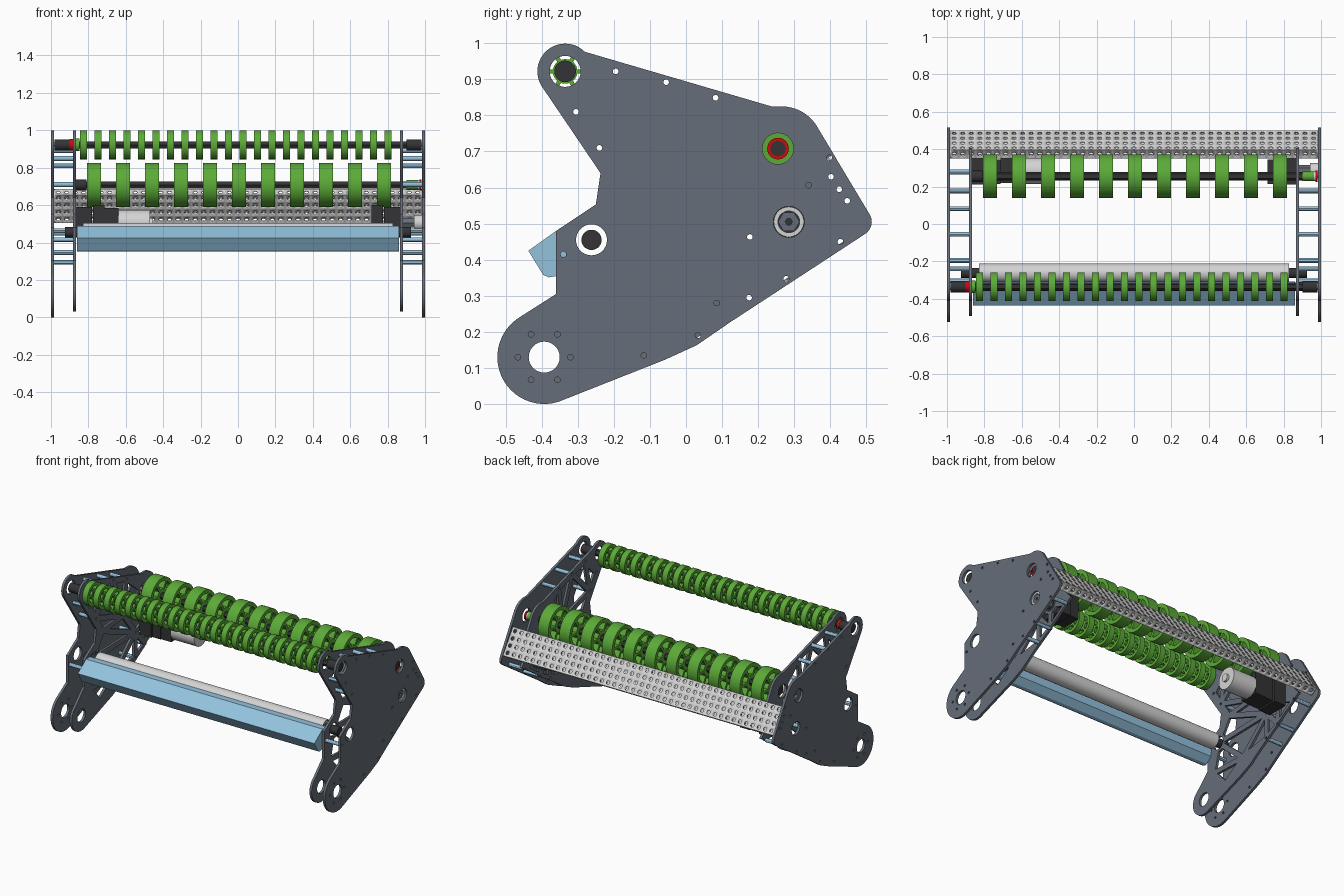
import bpy, bmesh
from math import sin, cos, radians, pi, tau
from mathutils import Matrix, Vector

if "Cube" in bpy.data.objects:
    bpy.data.objects.remove(bpy.data.objects["Cube"])


def material(name, rgb):
    m = bpy.data.materials.new(name)
    m.use_nodes = True
    lin = [(c / 12.92 if c < 0.04 else ((c + 0.055) / 1.055) ** 2.4) for c in rgb] + [1]
    m.diffuse_color = lin
    m.node_tree.nodes["Principled BSDF"].inputs["Base Color"].default_value = lin
    return m


SLATE = material("slate plate", (0.40, 0.43, 0.47))
GREEN = material("wheel green", (0.36, 0.67, 0.22))
BLUE = material("light blue", (0.58, 0.76, 0.87))
SILVER = material("silver", (0.83, 0.83, 0.83))
DARK = material("dark grey", (0.20, 0.20, 0.21))
RED = material("red", (0.78, 0.05, 0.05))
# local x, y, z become world y, z, x
SIDEWAYS = Matrix(((0, 0, 1, 0), (1, 0, 0, 0), (0, 1, 0, 0), (0, 0, 0, 1)))
parts = []


def arc(c, r, a0, a1, n=16):
    angles = [radians(a0 + (a1 - a0) * i / n) for i in range(n + 1)]
    return [(c[0] + r * cos(a), c[1] + r * sin(a)) for a in angles]


def circle(c, r, n=28):
    return arc(c, r, 0, 360, n)[:-1]


def add(name, mesh, mat):
    ob = bpy.data.objects.new(name, mesh)
    bpy.context.collection.objects.link(ob)
    if mat and not mesh.materials:
        mesh.materials.append(mat)
    parts.append(ob)
    return ob


def extrude(name, loops, x0, x1, mat):
    """Extrude side-view loops (first is the outline, others are holes) along x."""
    cu = bpy.data.curves.new(name, 'CURVE')
    cu.dimensions, cu.fill_mode = '2D', 'BOTH'
    cu.extrude = (x1 - x0) / 2
    for loop in loops:
        sp = cu.splines.new('POLY')
        sp.points.add(len(loop) - 1)
        for p, (u, v) in zip(sp.points, loop):
            p.co = (u, v, 0, 1)
        sp.use_cyclic_u = True
    tmp = bpy.data.objects.new("tmp", cu)
    bpy.context.collection.objects.link(tmp)
    dg = bpy.context.evaluated_depsgraph_get()
    mesh = bpy.data.meshes.new_from_object(tmp.evaluated_get(dg))
    bpy.data.objects.remove(tmp)
    mesh.materials.clear()
    bm = bmesh.new()
    bm.from_mesh(mesh)
    bmesh.ops.remove_doubles(bm, verts=bm.verts, dist=1e-5)
    bmesh.ops.recalc_face_normals(bm, faces=bm.faces)
    bm.transform(Matrix.Translation(((x0 + x1) / 2, 0, 0)) @ SIDEWAYS)
    bm.to_mesh(mesh)
    bm.free()
    return add(name, mesh, mat)


def rod(name, c, r, x0, x1, mat, bore=0, n=28):
    return extrude(name, [circle(c, r, n)] + ([circle(c, bore, n)] if bore else []), x0, x1, mat)


def rect(y0, y1, z0, z1):
    return [(y0, z0), (y1, z0), (y1, z1), (y0, z1)]


# Shared axes in the side view
TOP, BIG, LOW, LEG, DRIVE = (-.335, .922), (.255, .708), (-.262, .455), (-.393, .13), (.285, .505)
STANDOFFS = [(-.195, .922), (-.055, .892), (.082, .849), (-.305, .81), (-.24, .71), (.177, .463),
             (.428, .45), (-.34, .415), (.278, .347), (.175, .295)]
BOLTS = [(.34, .607), (.033, .19), (-.117, .135), (.085, .28),
         (.397, .683), (.402, .63), (.425, .595), (.447, .563)]


def outline(leg_r, lift, back):
    return (arc(TOP, .077, 215, 45) + [(.237, .825)] + arc((.265, .71), .115, 95, 35, 10) + back +
            [(.12, .225 + lift), (.03, .163 + lift), (-.06, .122 + lift)] +
            arc(LEG, leg_r, -65, -235, 24) + [(-.36, .305), (-.36, .48), (-.25, .553), (-.237, .64)])


big_holes = [circle(c, .043) for c in (TOP, BIG, LOW, LEG, DRIVE)]
small_holes = [circle(c, .008, 10) for c in STANDOFFS]
outer_holes = big_holes + small_holes + [circle(c, .008, 10) for c in BOLTS]
outer_holes += [circle(p, .008, 10) for p in circle(LEG, .073, 6)]

# Truss pockets of the inner plates
q, r, s, t, u = (-.17, .6), (.05, .62), (-.04, .26), (-.31, .27), (-.2, .15)
b, c, d, l, m, k, g, o, i, j = STANDOFFS
TRUSS = [(b, c, m), (c, r, m), (c, d, r), (d, BIG, r), (BIG, DRIVE, r), (m, r, q), (q, r, k),
         (r, DRIVE, k), (q, k, LOW), (LOW, k, s), (k, j, s), (LOW, s, t), (t, s, u),
         (DRIVE, i, k), (i, j, k), (DRIVE, g, i), (l, b, m)]


def shrink(tri, dist):
    A, B, C = (Vector(p) for p in tri)
    a, bb, cc = (B - C).length, (C - A).length, (A - B).length
    per = a + bb + cc
    centre = (A * a + B * bb + C * cc) / per
    inradius = abs((B - A).cross(C - A)) / per
    f = 1 - dist / inradius
    return [tuple(centre + (p - centre) * f) for p in (A, B, C)] if f > 0.15 else None


pockets = [p for p in (shrink(tri, .017) for tri in TRUSS) if p]

for side, sx in (("left", 1), ("right", -1)):
    def span(a, b):
        return min(a * sx, b * sx), max(a * sx, b * sx)

    extrude(side + "_outer_plate", [outline(.13, 0, arc((.475, .505), .04, 30, -55, 8))] + outer_holes,
            *span(.984, 1.0), SLATE)
    inner = extrude(side + "_inner_plate",
                    [outline(.1, .02, [(.405, .69), (.36, .66), (.45, .5), (.475, .475)])]
                    + big_holes + small_holes, *span(.866, .882), SLATE)
    cutter = extrude("truss_cutter", pockets, *span(.85, .9), None)
    cutter.hide_render = True
    mod = inner.modifiers.new("truss", 'BOOLEAN')
    mod.object, mod.operation, mod.solver = cutter, 'DIFFERENCE', 'EXACT'
    bpy.context.view_layer.objects.active = inner
    bpy.ops.object.modifier_apply(modifier="truss")
    parts.remove(cutter)
    bpy.data.objects.remove(cutter)
    for ax in (BIG, LOW, DRIVE):
        rod(side + "_bearing_seat", ax, .06, *span(.866, .882), SLATE, .043)
    for p in STANDOFFS:
        rod(side + "_standoff", p, .0125, *span(.882, .984), BLUE, .008, 12)
    rod(side + "_top_motor", TOP, .03, *span(.9, .982), DARK)
    rod(side + "_lower_stub", LOW, .028, *span(.82, .925), DARK)
    # Gearbox block with stacked sections
    extrude(side + "_gearbox", [rect(.21, .355, .435, .59)], *span(.78, .866), DARK)
    extrude(side + "_gearbox_stage", [rect(.215, .345, .44, .60)], *span(.715, .775), DARK)

# Parts that exist on one side only
rod("red_collar", TOP, .031, -.9, -.882, RED)
rod("green_spacer", TOP, .034, -.866, -.848, GREEN)
rod("drive_pulley", BIG, .03, -.866, -.81, DARK)
extrude("gearbox_adapter", [rect(.22, .35, .44, .585)], -.715, -.64, DARK)
rod("drive_motor", DRIVE, .07, -.64, -.47, SILVER, n=40)
rod("drive_motor_boss", DRIVE, .025, -.47, -.455, SILVER)
rod("green_hub", BIG, .026, .9, .962, GREEN)
rod("hub_washer", BIG, .026, .962, .97, SILVER)
rod("red_ring", BIG, .03, .97, .982, RED, .021)
rod("hub_core", BIG, .021, .97, .98, DARK)
rod("output_bearing", DRIVE, .042, .94, .99, SILVER, .03)
rod("output_hex", DRIVE, .03, .882, .985, SLATE, .01, 6)


# Spoked wheels
def wheel_row(name, axis, r_out, r_in, r_hub, width, first, step, count):
    loops = [circle(axis, r_out, 48), circle(axis, .02, 6)]
    for n in range(6):
        a = n * 60
        loops.append(arc(axis, r_in, a + 6, a + 54, 8) + arc(axis, r_hub, a + 50, a + 10, 5))
    w = extrude(name, loops, -width / 2, width / 2, GREEN)
    w.location.x = first
    for n in range(1, count):
        add(name, w.data, GREEN).location.x = first + n * step


wheel_row("small_wheel", TOP, .077, .057, .034, .038, -.827, .0776, 22)
wheel_row("large_wheel", BIG, .117, .093, .046, .075, -.77, .155, 11)
rod("small_wheel_shaft", TOP, .022, -.9, .9, DARK, n=6)
rod("large_wheel_shaft", BIG, .022, -.866, .9, DARK, n=6)

# Lower roller tube and blue guide bar
rod("lower_roller", LOW, .05, -.83, .83, SILVER, .044, 40)
extrude("guide_bar", [[(-.437, .425), (-.35, .487), (-.308, .487), (-.325, .39), (-.362, .354),
                       (-.38, .351), (-.396, .358)]], -.862, .862, BLUE)


# Perforated cross tube made from four drilled walls
def drilled_wall(bm, p0, p1, rows, cols, half):
    p0, p1 = Vector((0, *p0)), Vector((0, *p1))
    du, dv = Vector((2 * half / cols, 0, 0)), (p1 - p0) / rows
    for cx in range(cols):
        for cy in range(rows):
            mid = p0 + Vector((-half, 0, 0)) + du * (cx + .5) + dv * (cy + .5)
            rim, hole = [], []
            for n in range(8):
                a = n * tau / 8
                e = [(1 if f > .1 else -1 if f < -.1 else 0) / 2 for f in (cos(a), sin(a))]
                rim.append(bm.verts.new(mid + du * e[0] + dv * e[1]))
                hole.append(bm.verts.new(mid + du.normalized() * .012 * cos(a)
                                         + dv.normalized() * .012 * sin(a)))
            for n in range(8):
                w = (n + 1) % 8
                bm.faces.new((rim[n], rim[w], hole[w], hole[n]))


bm = bmesh.new()
corners = [(.395, .685), (.5, .535), (.454, .504), (.35, .654)]
for n, rows in enumerate((4, 1, 4, 1)):
    drilled_wall(bm, corners[n], corners[(n + 1) % 4], rows, 43, .984)
bmesh.ops.remove_doubles(bm, verts=bm.verts, dist=1e-4)
bmesh.ops.recalc_face_normals(bm, faces=bm.faces)
mesh = bpy.data.meshes.new("cross_tube")
bm.to_mesh(mesh)
bm.free()
tube = add("cross_tube", mesh, SILVER)
wall = tube.modifiers.new("wall", 'SOLIDIFY')
wall.thickness, wall.offset = .005, -1

# Smooth round surfaces, keep edges sharp
bpy.ops.object.select_all(action='DESELECT')
for ob in parts:
    ob.select_set(True)
bpy.context.view_layer.objects.active = parts[0]
bpy.ops.object.shade_smooth_by_angle(angle=radians(30))
